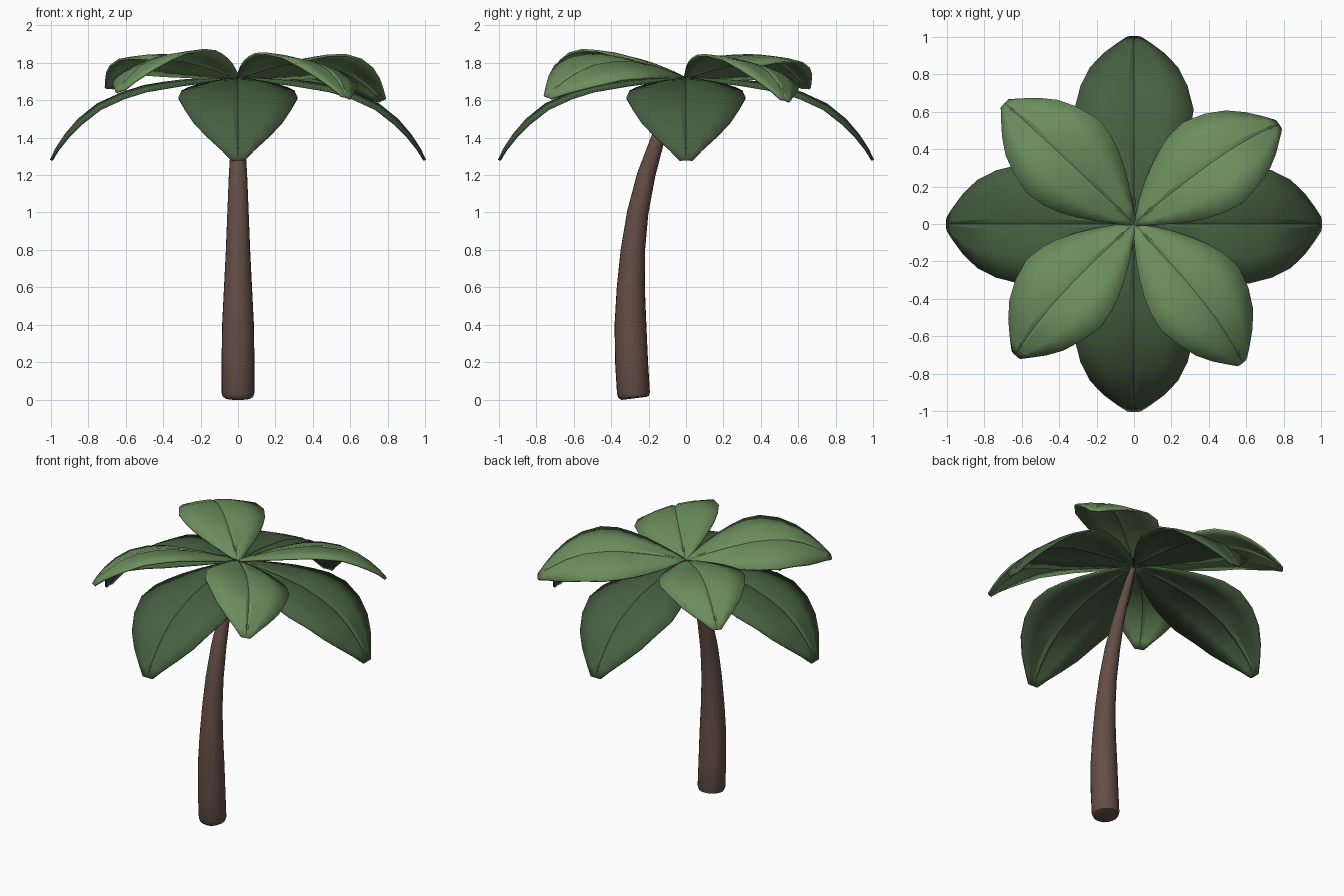
import bpy, bmesh
from math import radians, cos, sin, pi, atan2
from mathutils import Vector, Matrix

if "Cube" in bpy.data.objects:
    bpy.data.objects.remove(bpy.data.objects["Cube"])


def material(name, color):
    m = bpy.data.materials.new(name)
    m.diffuse_color = (*color, 1)
    m.use_nodes = True
    m.node_tree.nodes["Principled BSDF"].inputs["Base Color"].default_value = m.diffuse_color
    return m


BROWN = material("bark", (0.125, 0.075, 0.058))
DARK = material("dark_leaf", (0.062, 0.115, 0.052))
LIGHT = material("light_leaf", (0.15, 0.27, 0.11))


def finish(name, bm, mat, angle):
    bmesh.ops.recalc_face_normals(bm, faces=bm.faces)
    mesh = bpy.data.meshes.new(name)
    bm.to_mesh(mesh)
    bm.free()
    ob = bpy.data.objects.new(name, mesh)
    bpy.context.collection.objects.link(ob)
    mesh.materials.append(mat)
    bpy.ops.object.select_all(action='DESELECT')
    ob.select_set(True)
    bpy.context.view_layer.objects.active = ob
    bpy.ops.object.shade_smooth_by_angle(angle=radians(angle))
    return ob


def loft(bm, rows, closed):
    for a, b in zip(rows, rows[1:]):
        n = len(a)
        for i in range(n if closed else n - 1):
            j = (i + 1) % n
            bm.faces.new((a[i], a[j], b[j], b[i]))


# Curved, tapering trunk: (y, z, radius)
TRUNK = [(-0.279, 0.006, 0.066), (-0.280, 0.014, 0.081), (-0.281, 0.035, 0.088),
         (-0.291, 0.2, 0.088), (-0.297, 0.4, 0.085), (-0.295, 0.6, 0.075),
         (-0.284, 0.8, 0.065), (-0.258, 1.0, 0.057), (-0.213, 1.2, 0.049),
         (-0.149, 1.4, 0.037), (-0.08, 1.56, 0.028), (-0.008, 1.705, 0.018)]


def make_trunk(sides=24):
    bm = bmesh.new()
    rows = []
    for k, (y, z, r) in enumerate(TRUNK):
        p, q = TRUNK[max(k - 1, 0)], TRUNK[min(k + 1, len(TRUNK) - 1)]
        t = Vector((0, q[0] - p[0], q[1] - p[1])).normalized()
        side = Vector((0, t.z, -t.y))
        rows.append([bm.verts.new(Vector((0, y, z))
                                  + Vector((1, 0, 0)) * r * cos(2 * pi * i / sides)
                                  + side * r * sin(2 * pi * i / sides))
                     for i in range(sides)])
    loft(bm, rows, True)
    bm.faces.new(rows[0])
    bm.faces.new(rows[-1])
    finish("trunk", bm, BROWN, 40)


# Leaf rib relative to its base, pointing along +x: (x, z, half width)
LEAF = [(0, 0, 0.015), (0.1, 0, 0.085), (0.2, -0.005, 0.155), (0.3, -0.012, 0.215),
        (0.4, -0.025, 0.265), (0.5, -0.042, 0.30), (0.62, -0.080, 0.318),
        (0.75, -0.140, 0.285), (0.85, -0.220, 0.235), (0.92, -0.300, 0.165),
        (0.97, -0.375, 0.09), (1.0, -0.435, 0.035)]
# Cross-section with grooved rib and drooping sides: (share of width, height)
SECTION = [(-1, -0.026), (-0.55, -0.006), (-0.1, 0.003), (0, -0.010),
           (0.1, 0.003), (0.55, -0.006), (1, -0.026)]


def make_leaf(name, matrix, mat):
    bm = bmesh.new()
    rows = []
    for k, (x, z, w) in enumerate(LEAF):
        p, q = LEAF[max(k - 1, 0)], LEAF[min(k + 1, len(LEAF) - 1)]
        t = Vector((q[0] - p[0], 0, q[1] - p[1])).normalized()
        up = Vector((-t.z, 0, t.x))
        droop = min(1, w / 0.25)
        rows.append([bm.verts.new(matrix @ (Vector((x, w * v, z)) + up * h * droop))
                     for v, h in SECTION])
    loft(bm, rows, False)
    ob = finish(name, bm, mat, 30)
    sol = ob.modifiers.new("thickness", 'SOLIDIFY')
    sol.thickness = 0.012
    sol.offset = 0


def turn(deg, axis):
    return Matrix.Rotation(radians(deg), 4, axis)


make_trunk()
base = Matrix.Translation((0, 0, 1.715))

# Four wide lower leaves along the axes
for i in range(4):
    make_leaf(f"lower_leaf_{i + 1}", base @ turn(90 * i, 'Z'), DARK)

# Four smaller upper leaves: (heading, drop of tip, roll)
chord = -23.5
UPPER = [(34.5, 7, -14), (137, 3, 2), (228, 4, 14), (308, 6, -14)]
for i, (heading, drop, roll) in enumerate(UPPER):
    m = (base @ turn(heading, 'Z') @ turn(drop, 'Y') @ turn(roll, 'X')
         @ turn(chord, 'Y') @ Matrix.Scale(0.866, 4))
    make_leaf(f"upper_leaf_{i + 1}", m, LIGHT)
